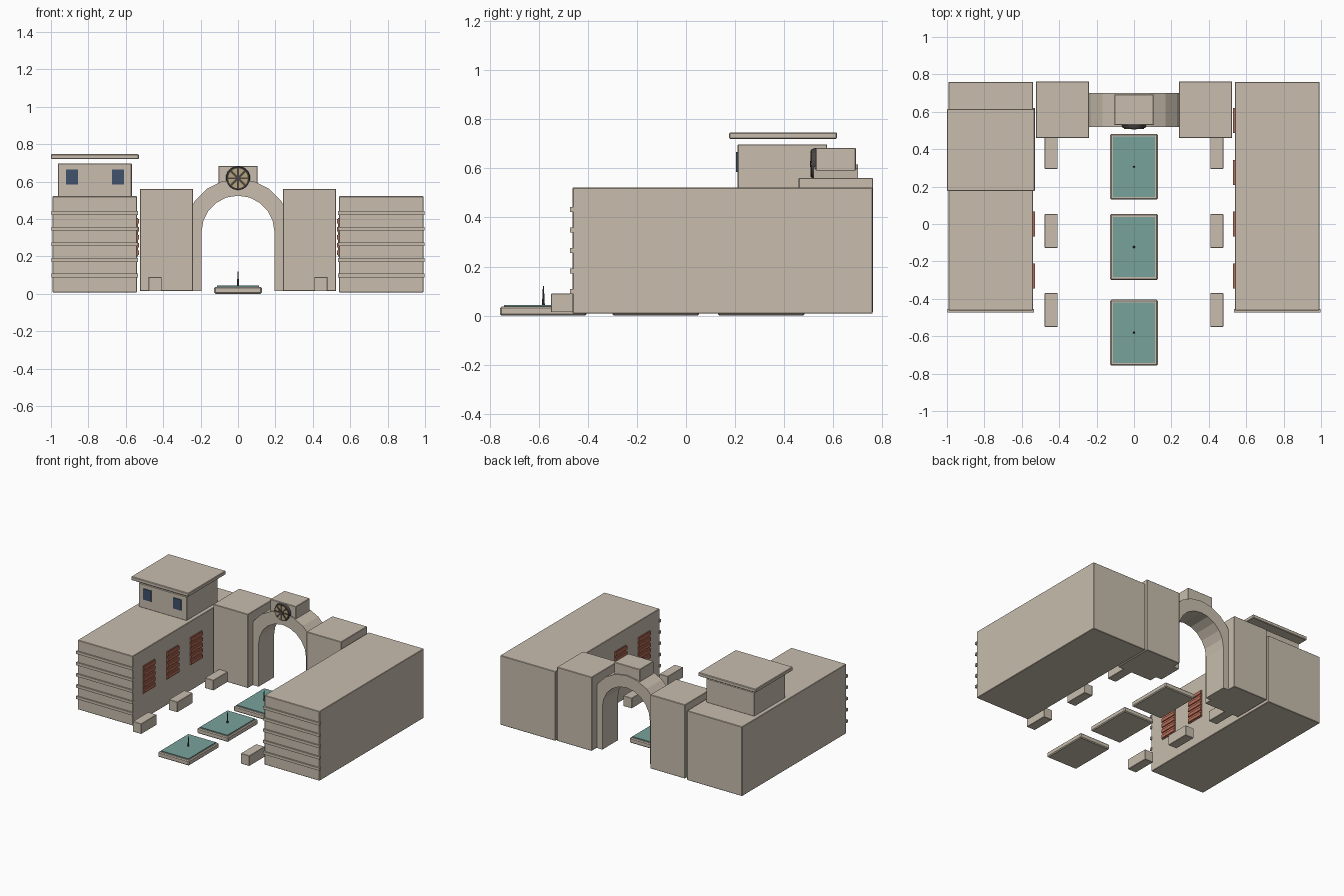
import bpy, bmesh, math
from mathutils import Matrix

if "Cube" in bpy.data.objects:
    bpy.data.objects.remove(bpy.data.objects["Cube"])


def material(name, rgb):
    m = bpy.data.materials.new(name)
    m.diffuse_color = (*rgb, 1)
    m.use_nodes = True
    m.node_tree.nodes["Principled BSDF"].inputs["Base Color"].default_value = m.diffuse_color
    return m


STONE = material("sandstone", (0.58, 0.51, 0.42))
WATER = material("teal_water", (0.19, 0.36, 0.33))
SHUTTER = material("brick_red", (0.46, 0.15, 0.095))
GLASS = material("dark_blue_glass", (0.05, 0.085, 0.15))
DARK = material("dark_metal", (0.07, 0.06, 0.06))
GOLD = material("dull_gold", (0.48, 0.37, 0.2))


def finish(name, bm, mat):
    bmesh.ops.recalc_face_normals(bm, faces=bm.faces)
    me = bpy.data.meshes.new(name)
    bm.to_mesh(me)
    bm.free()
    me.materials.append(mat)
    ob = bpy.data.objects.new(name, me)
    bpy.context.collection.objects.link(ob)
    return ob


def box(name, x, y, z, mat=STONE, bevel=0.0):
    """Box from (min, max) ranges on each axis."""
    bm = bmesh.new()
    bmesh.ops.create_cube(bm, size=1)
    for v in bm.verts:
        for i, (a, b) in enumerate((x, y, z)):
            v.co[i] = (a + b) / 2 + v.co[i] * (b - a)
    ob = finish(name, bm, mat)
    if bevel:
        mod = ob.modifiers.new("soft_edge", 'BEVEL')
        mod.width = bevel
        mod.segments = 1
    return ob


def cone(name, loc, r1, r2, depth, mat, sides, facing_front=False):
    bm = bmesh.new()
    rot = Matrix.Rotation(math.pi / 2, 4, 'X') if facing_front else Matrix()
    bmesh.ops.create_cone(bm, cap_ends=True, segments=sides, radius1=r1, radius2=r2,
                          depth=depth, matrix=Matrix.Translation(loc) @ rot)
    return finish(name, bm, mat)


def span(side, a, b):
    """x range on the left (-1) or right (1) side."""
    return tuple(sorted((side * a, side * b)))


for side, label in ((-1, "left"), (1, "right")):
    # Long wing with ledges across its front
    box(label + "_wing", span(side, 0.54, 0.992), (-0.462, 0.76), (0.008, 0.522), STONE, 0.003)
    for i in range(5):
        z = 0.098 + i * 0.0835
        box(f"{label}_ledge_{i}", span(side, 0.535, 0.998), (-0.472, -0.455), (z - 0.01, z + 0.01))
    # Louvred shutters on the courtyard wall
    for i in range(4):
        y = -0.277 + i * 0.2765
        box(f"{label}_shutter_{i}", span(side, 0.535, 0.545), (y - 0.067, y + 0.067),
            (0.2, 0.405), SHUTTER)
        for k in range(5):
            z = 0.219 + k * 0.042
            box(f"{label}_slat_{i}_{k}", span(side, 0.528, 0.54), (y - 0.067, y + 0.067),
                (z - 0.012, z + 0.012), SHUTTER)
    # Gate pylon
    box(label + "_gate_pylon", span(side, 0.24, 0.525), (0.459, 0.762), (0.014, 0.561), STONE, 0.003)
    # Courtyard benches
    for i in range(3):
        y = -0.46 + i * 0.4225
        box(f"{label}_bench_{i}", span(side, 0.408, 0.478), (y - 0.09, y + 0.09),
            (0.014, 0.09), STONE, 0.002)

# Arch between the pylons
SPRING, N = 0.33, 10


def arc(r):
    return [(r * math.cos(math.pi * i / N), SPRING + r * math.sin(math.pi * i / N))
            for i in range(N + 1)]


outer = [(0.285, 0.014)] + arc(0.285) + [(-0.285, 0.014)]
inner = [(0.195, 0.014)] + arc(0.195) + [(-0.195, 0.014)]
bm = bmesh.new()
rings = [[bm.verts.new((px, y, pz)) for px, pz in line]
         for line, y in ((outer, 0.519), (inner, 0.519), (inner, 0.701), (outer, 0.701))]
for a in range(4):
    p, q = rings[a], rings[(a + 1) % 4]
    for i in range(len(p) - 1):
        bm.faces.new((p[i], p[i + 1], q[i + 1], q[i]))
for i in (0, -1):
    bm.faces.new([r[i] for r in rings])
finish("arch", bm, STONE)

# Crown block with round spoked emblem
box("arch_crown", (-0.105, 0.105), (0.528, 0.692), (0.568, 0.684), STONE, 0.003)
EMBLEM = 0.618
cone("emblem_rim", (0, 0.521, EMBLEM), 0.066, 0.06, 0.018, DARK, 24, True)
cone("emblem_face", (0, 0.513, EMBLEM), 0.053, 0.053, 0.006, GOLD, 24, True)
for i in range(4):
    spoke = box(f"emblem_spoke_{i}", (-0.054, 0.054), (-0.003, 0.003), (-0.005, 0.005), DARK)
    spoke.location = (0, 0.51, EMBLEM)
    spoke.rotation_euler = (0, math.pi * i / 4, 0)
cone("emblem_hub", (0, 0.509, EMBLEM), 0.013, 0.013, 0.008, DARK, 12, True)

# Rooftop pavilion on the left wing, with floating slab roof
box("pavilion", (-0.962, -0.568), (0.21, 0.575), (0.52, 0.698), STONE, 0.003)
box("pavilion_roof", (-1.0, -0.53), (0.176, 0.615), (0.72, 0.747), STONE, 0.004)
for i, x in enumerate((-0.888, -0.642)):
    box(f"pavilion_window_{i}", (x - 0.032, x + 0.032), (0.204, 0.212), (0.586, 0.666), GLASS)

# Row of pools, each with a jet
for i, y in enumerate((-0.581, -0.123, 0.306)):
    box(f"pool_basin_{i}", (-0.127, 0.127), (y - 0.176, y + 0.176), (0.0, 0.037), STONE, 0.006)
    box(f"pool_water_{i}", (-0.113, 0.113), (y - 0.161, y + 0.161), (0.03, 0.044), WATER)
    cone(f"pool_jet_{i}", (0, y, 0.08), 0.006, 0.002, 0.08, DARK, 8)
